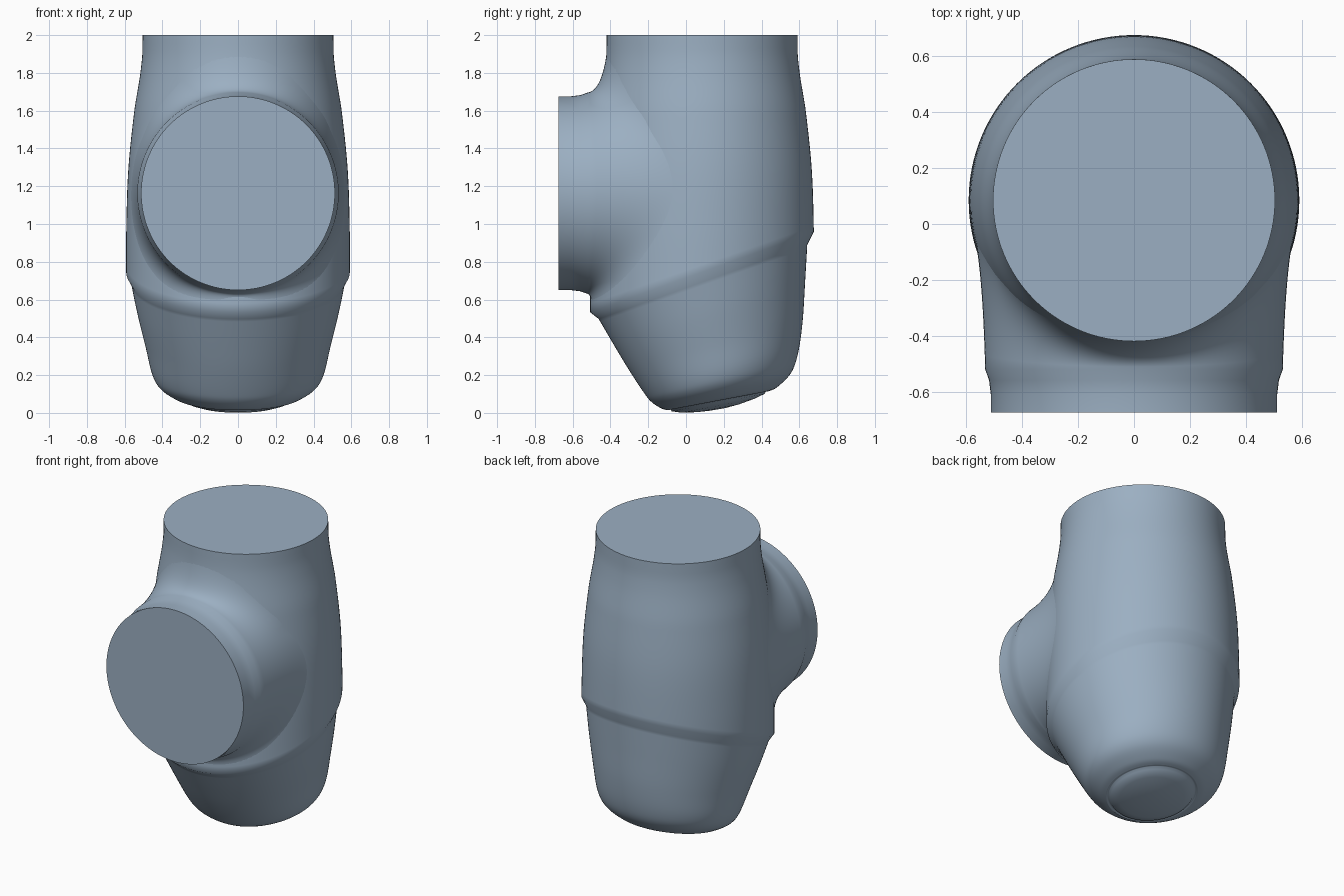
import bpy, bmesh, math
from mathutils import Vector

if "Cube" in bpy.data.objects:
    bpy.data.objects.remove(bpy.data.objects["Cube"])

N = 128          # points around each ring
CY = 0.085       # barrel axis offset in y
PZ, PR = 1.163, 0.513   # port centre height and radius

steel = bpy.data.materials.new("blue_grey")
steel.diffuse_color = (0.33, 0.43, 0.54, 1)
steel.use_nodes = True
steel.node_tree.nodes["Principled BSDF"].inputs["Base Color"].default_value = steel.diffuse_color


def spline(pts, t):
    """Catmull-Rom through a list of equal-length tuples, t in 0..1."""
    s = t * (len(pts) - 1)
    i = min(int(s), len(pts) - 2)
    u = s - i
    p1, p2 = pts[i], pts[i + 1]
    p0, p3 = pts[max(i - 1, 0)], pts[min(i + 2, len(pts) - 1)]
    return [0.5 * (2 * b + (c - a) * u + (2 * a - 5 * b + 4 * c - d) * u * u
                   + (3 * b - a - 3 * c + d) * u ** 3)
            for a, b, c, d in zip(p0, p1, p2, p3)]


def loft(name, rings, cap_start=True, cap_end=True):
    bm = bmesh.new()
    vr = [[bm.verts.new(p) for p in ring] for ring in rings]
    for a, b in zip(vr, vr[1:]):
        for i in range(N):
            j = (i + 1) % N
            bm.faces.new((a[i], a[j], b[j], b[i]))
    if cap_start:
        bm.faces.new(vr[0])
    if cap_end:
        bm.faces.new(vr[-1])
    bmesh.ops.recalc_face_normals(bm, faces=bm.faces)
    me = bpy.data.meshes.new(name)
    bm.to_mesh(me)
    bm.free()
    me.materials.append(steel)
    ob = bpy.data.objects.new(name, me)
    bpy.context.collection.objects.link(ob)
    bpy.ops.object.select_all(action='DESELECT')
    ob.select_set(True)
    bpy.context.view_layer.objects.active = ob
    bpy.ops.object.shade_smooth_by_angle(angle=math.radians(60))
    return ob


# Barrel radius by height
PROFILE = [(2.0, .505), (1.85, .511), (1.6, .549), (1.3, .580), (1.0, .591), (.7, .592), (.4, .592)]


def barrel_r(z):
    for k, ((z0, r0), (z1, r1)) in enumerate(zip(PROFILE, PROFILE[1:])):
        if z >= z1:
            u = max((z0 - z) / (z0 - z1), 0)
            return spline(PROFILE, (k + u) / (len(PROFILE) - 1))[1]
    return PROFILE[-1][1]


angles = [2 * math.pi * i / N for i in range(N)]

# Upper barrel: revolved, ending on the tilted step line
rings = []
for k in range(33):
    ring = []
    for a in angles:
        z = 2 - (k / 32) * (2 - (0.745 + 0.36 * 0.59 * math.sin(a)))
        r = barrel_r(z)
        ring.append((r * math.cos(a), CY + r * math.sin(a), z))
    rings.append(ring)


# Tilted oval ring from front point, back point and half width
def tilted(yf, zf, yb, zb, w):
    c = Vector((0, (yf + yb) / 2, (zf + zb) / 2))
    h = Vector((0, (yb - yf) / 2, (zb - zf) / 2))
    return [c + Vector((w * math.cos(a), 0, 0)) + h * math.sin(a) for a in angles]


# Lower cup below the step, leaning in toward the base
CUP = [(-.462, .497, .642, .89, .566), (-.385, .365, .631, .70, .533),
       (-.305, .232, .617, .48, .490), (-.225, .11, .592, .31, .455),
       (-.185, .06, .555, .21, .412), (-.135, .026, .485, .138, .335),
       (-.10, .014, .44, .115, .285)]
rings += [tilted(*spline(CUP, k / 36)) for k in range(37)]
# Round base pad: narrow groove, then a slightly domed disc
BASE = [(-.094, .020, .434, .118, .279), (-.085, .020, .425, .116, .270),
        (-.075, .008, .415, .100, .260), (-.02, .001, .36, .074, .205),
        (.06, .004, .28, .045, .12), (.13, .012, .21, .026, .04)]
rings += [tilted(*b) for b in BASE]
loft("valve_body", rings)


# Front port, with a fillet running out onto the barrel
def on_barrel(x, z):
    r = barrel_r(z)
    x = max(-.985 * r, min(.985 * r, x))
    return Vector((x, CY - math.sqrt(r * r - x * x), z))


def port_column(a):
    c, s = math.cos(a), math.sin(a)
    f = .065 + (.17 * abs(s) ** 1.3 if s > 0 else .01 * s * s + .07 * math.sin(2 * a) ** 2)
    pt = lambda r, y: Vector((r * c, y, PZ + r * s))
    p0 = pt(PR + .02, -.52)
    p1 = on_barrel((PR + .03) * c, PZ + (PR + .03) * s)
    p1.y = max(p1.y, -.5)
    p2 = on_barrel((PR + f) * c, PZ + (PR + f) * s)
    p2.y += .002
    col = [pt(PR, -.675), pt(PR, -.61), pt(PR + .006, -.56)]
    for k in range(17):
        t = k / 16
        col.append(p0 * (1 - t) ** 2 + p1 * 2 * t * (1 - t) + p2 * t * t)
    return col


columns = [port_column(a) for a in angles]
loft("front_port", list(zip(*columns)), cap_end=False)
